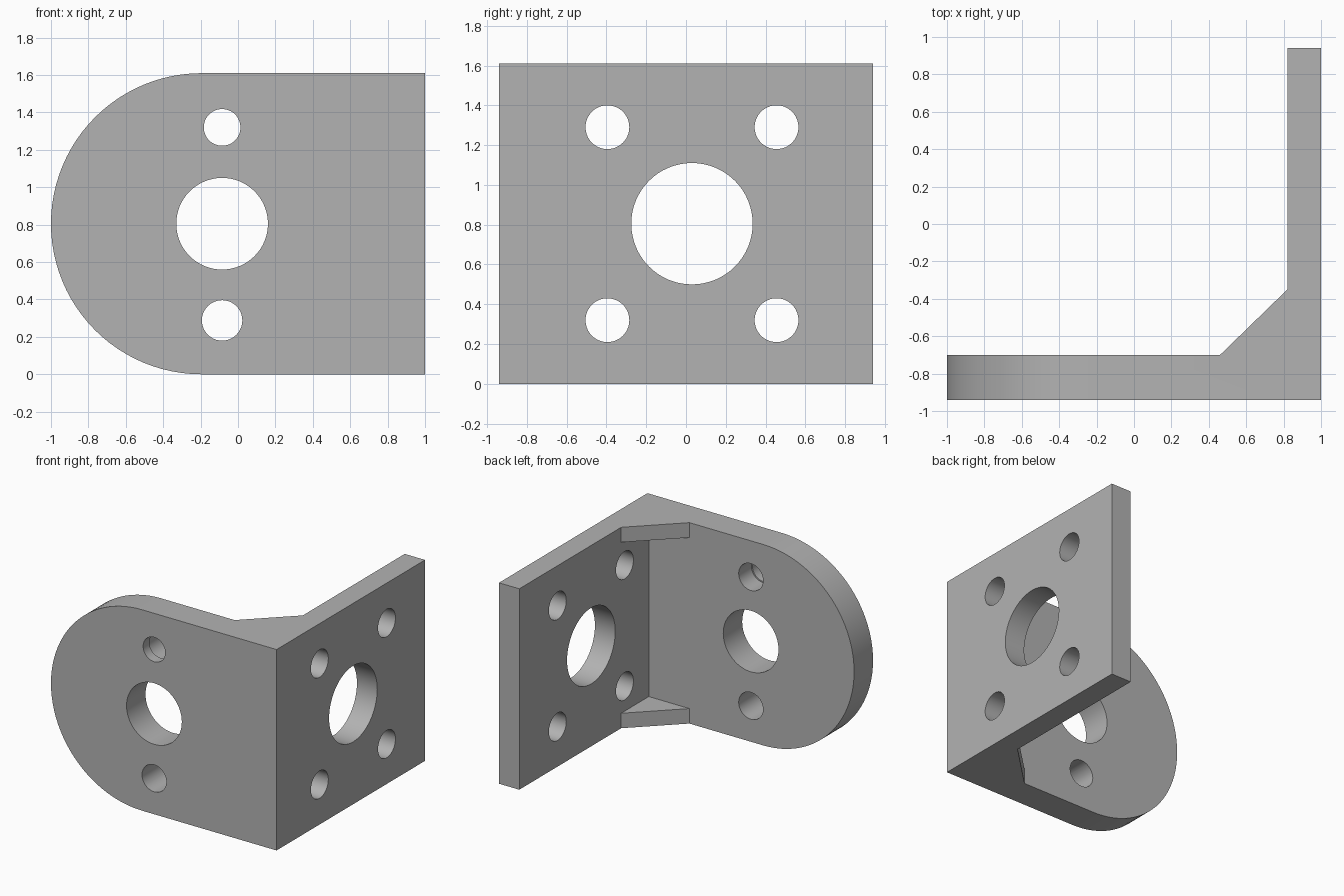
import bpy, bmesh, math
from mathutils import Vector

if "Cube" in bpy.data.objects:
    bpy.data.objects.remove(bpy.data.objects["Cube"])

GREY = (0.45, 0.45, 0.45, 1)
metal = bpy.data.materials.new("plain grey metal")
metal.use_nodes = True
metal.diffuse_color = GREY
metal.node_tree.nodes["Principled BSDF"].inputs["Base Color"].default_value = GREY

HEIGHT = 1.61
MID = HEIGHT / 2
FRONT, BACK = -0.94, 0.94
INNER_Y, INNER_X = -0.70, 0.82


def prism(name, points, sweep):
    """Extrude a flat polygon along the sweep vector."""
    mesh = bpy.data.meshes.new(name)
    bm = bmesh.new()
    face = bm.faces.new([bm.verts.new(p) for p in points])
    result = bmesh.ops.extrude_face_region(bm, geom=[face])
    moved = [v for v in result["geom"] if isinstance(v, bmesh.types.BMVert)]
    bmesh.ops.translate(bm, verts=moved, vec=Vector(sweep))
    bmesh.ops.recalc_face_normals(bm, faces=bm.faces)
    bm.to_mesh(mesh)
    bm.free()
    mesh.materials.append(metal)
    obj = bpy.data.objects.new(name, mesh)
    bpy.context.collection.objects.link(obj)
    return obj


def ring(radius, a, b, count=64):
    steps = [2 * math.pi * i / count for i in range(count)]
    return [(a + radius * math.cos(t), b + radius * math.sin(t)) for t in steps]


def combine(target, other, operation):
    bpy.context.view_layer.objects.active = target
    mod = target.modifiers.new(operation.lower(), 'BOOLEAN')
    mod.operation = operation
    mod.solver = 'EXACT'
    mod.object = other
    bpy.ops.object.modifier_apply(modifier=mod.name)
    bpy.data.objects.remove(other)


def drill_front(x, z, radius, start=FRONT - 0.1, end=INNER_Y + 0.1):
    points = [(px, start, pz) for px, pz in ring(radius, x, z)]
    combine(bracket, prism("front_drill", points, (0, end - start, 0)), 'DIFFERENCE')


def drill_side(y, z, radius):
    points = [(INNER_X - 0.1, py, pz) for py, pz in ring(radius, y, z)]
    combine(bracket, prism("side_drill", points, (0.4, 0, 0)), 'DIFFERENCE')


# Front plate with a half-round end
arc = [math.pi / 2 + math.pi * i / 48 for i in range(49)]
outline = [(-1 + MID + MID * math.cos(t), FRONT, MID + MID * math.sin(t)) for t in arc]
outline += [(1, FRONT, 0), (1, FRONT, HEIGHT)]
bracket = prism("bracket", outline, (0, INNER_Y - FRONT, 0))

# Side plate
corners = [(INNER_X, FRONT, 0), (1, FRONT, 0), (1, BACK, 0), (INNER_X, BACK, 0)]
combine(bracket, prism("side_plate", corners, (0, 0, HEIGHT)), 'UNION')

# Corner gussets at bottom and top, sunk slightly into the plates
WEB = 0.12
for z in (0, HEIGHT - WEB):
    web = [(0.46, INNER_Y), (INNER_X, -0.35), (0.9, -0.35), (0.9, -0.8), (0.46, -0.8)]
    combine(bracket, prism("gusset", [(x, y, z) for x, y in web], (0, 0, WEB)), 'UNION')

# Front plate holes; the upper one is counterbored from the back
HOLE_X = -0.085
drill_front(HOLE_X, MID, 0.245)
drill_front(HOLE_X, 0.288, 0.108)
drill_front(HOLE_X, 1.32, 0.098)
drill_front(HOLE_X, 1.32, 0.108, start=FRONT + 0.08)

# Side plate holes: one bore and four bolt holes
drill_side(0.03, MID, 0.305)
for dy in (-0.425, 0.425):
    for dz in (-0.485, 0.485):
        drill_side(0.03 + dy, MID + dz, 0.11)

# Smooth round walls, crisp edges
bpy.ops.object.select_all(action='DESELECT')
bracket.select_set(True)
bpy.context.view_layer.objects.active = bracket
bpy.ops.object.shade_smooth_by_angle(angle=math.radians(30))
